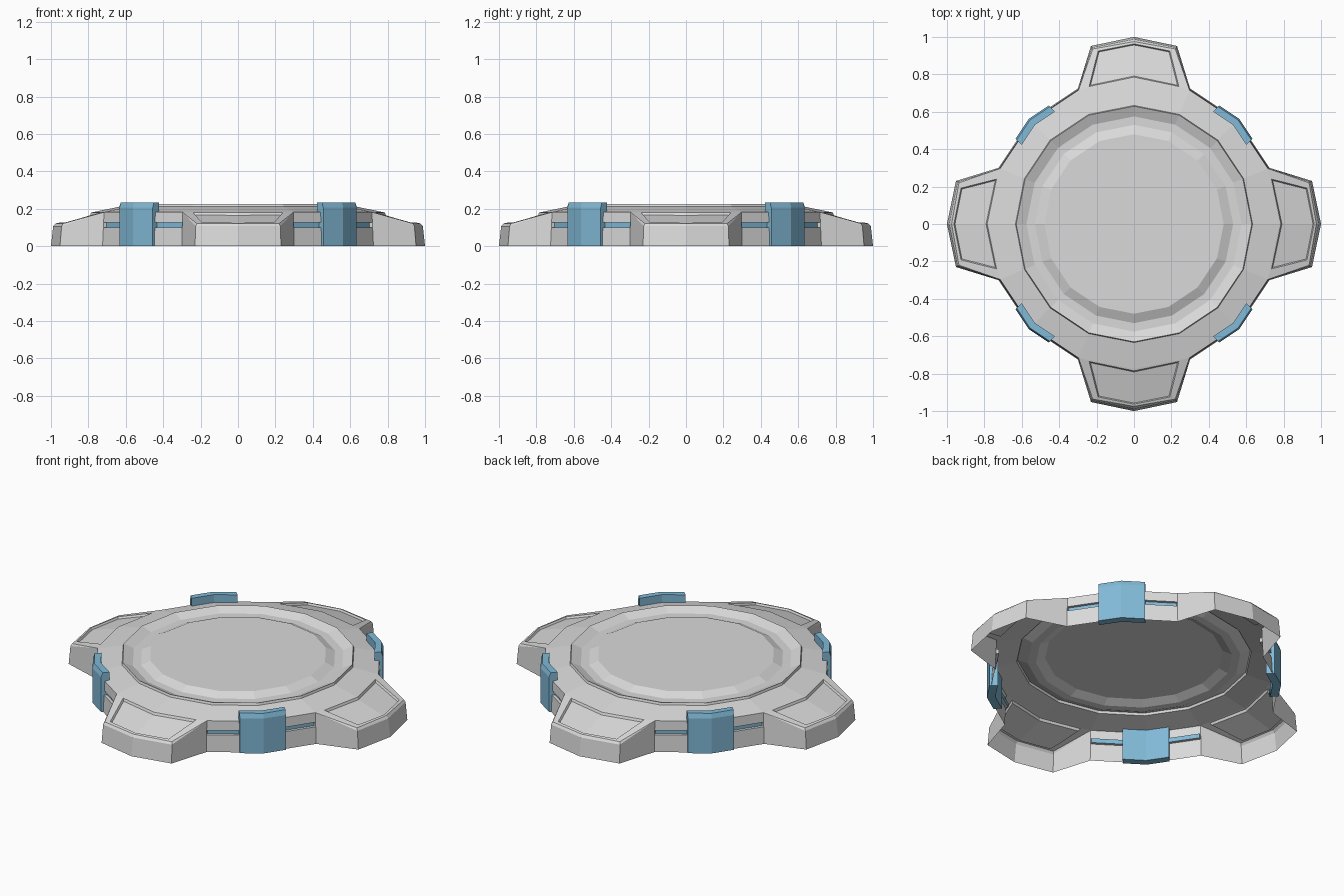
import bpy, bmesh, math
from mathutils import Vector, Matrix

if "Cube" in bpy.data.objects:
    bpy.data.objects.remove(bpy.data.objects["Cube"])


def material(name, rgb):
    m = bpy.data.materials.new(name)
    m.diffuse_color = (*rgb, 1)
    m.use_nodes = True
    m.node_tree.nodes["Principled BSDF"].inputs["Base Color"].default_value = m.diffuse_color
    return m


GREY = material("light grey", (0.70, 0.70, 0.70))
BLUE = material("sky blue", (0.22, 0.49, 0.68))


def P(r, deg, z):
    a = math.radians(deg)
    return Vector((r * math.cos(a), r * math.sin(a), z))


def build(name, faces, mats, closed=False):
    """faces: list of (points, material index) for one eighth; mirrored and turned four times."""
    bm = bmesh.new()
    for k in range(4):
        rot = Matrix.Rotation(k * math.pi / 2, 3, 'Z')
        for flip in (1, -1):
            for pts, mi in faces:
                vs = [bm.verts.new(rot @ Vector((p[0], p[1] * flip, p[2]))) for p in pts[::flip]]
                bm.faces.new(vs).material_index = mi
    bmesh.ops.remove_doubles(bm, verts=bm.verts, dist=0.0005)
    bmesh.ops.recalc_face_normals(bm, faces=bm.faces)
    if not closed and sum(f.normal.z * f.calc_area() for f in bm.faces) < 0:
        bmesh.ops.reverse_faces(bm, faces=bm.faces)
    me = bpy.data.meshes.new(name)
    bm.to_mesh(me)
    bm.free()
    for m in mats:
        me.materials.append(m)
    ob = bpy.data.objects.new(name, me)
    bpy.context.collection.objects.link(ob)
    return ob


def strips(rows, mi=0):
    """Quads between successive rows of points."""
    out = []
    for a, b in zip(rows, rows[1:]):
        for i in range(len(a) - 1):
            out.append(([a[i], b[i], b[i + 1], a[i + 1]], mi))
    return out


# Top: sixteen-sided plate with a shallow trough and a stepped rim
profile = [(0.48, 0.225), (0.53, 0.202), (0.575, 0.202), (0.63, 0.225), (0.634, 0.211), (0.775, 0.182)]
rows = [[P(r, a, z) for a in (0, 22.5, 45)] for r, z in profile]
faces = strips(rows)
c = Vector((0, 0, 0.225))
faces += [([c, rows[0][i], rows[0][i + 1]], 0) for i in (0, 1)]

# Side wall between lobes, with a blue-backed groove
wall = [(0.775, 0.182), (0.778, 0.126), (0.762, 0.126), (0.762, 0.100), (0.779, 0.100), (0.784, 0.0)]
wrows = [[P(r, a, z) for a in (22.5, 45)] for r, z in wall]
for i, f in enumerate(strips(wrows)):
    faces.append((f[0], 1 if i == 2 else 0))
faces.append(([wrows[i][0] for i in (1, 2, 3, 4)], 0))

# Lobe: outer wall, rounded lip, top frame and recessed panel
inner = [rows[-1][0], rows[-1][1]]
base = [wrows[-1][0], Vector((0.952, 0.23, 0)), Vector((1.0, 0, 0))]
shoulder = [wrows[0][0], Vector((0.943, 0.226, 0.107)), Vector((0.988, 0, 0.107))]
lip = [wrows[0][0], Vector((0.936, 0.22, 0.121)), Vector((0.975, 0, 0.121))]
faces += [([base[0], base[1], shoulder[1], wrows[0][0], wrows[1][0], wrows[4][0]], 0),
          ([base[1], base[2], shoulder[2], shoulder[1]], 0),
          ([shoulder[0], shoulder[1], lip[1]], 0),
          ([shoulder[1], shoulder[2], lip[2], lip[1]], 0)]
frame = [inner[0], inner[1], lip[1], lip[2]]
edge = [Vector(p) for p in ((0.785, 0, 0.179), (0.735, 0.24, 0.18), (0.925, 0.192, 0.126), (0.963, 0, 0.125))]
floor = [Vector(p) for p in ((0.791, 0, 0.165), (0.742, 0.232, 0.166), (0.92, 0.187, 0.115), (0.957, 0, 0.114))]
faces += strips([frame, edge, floor])
faces.append((floor, 0))
build("platform_body", faces, [GREY, BLUE])

# Blue clips hooked over the rim midway between lobes
section = [(0.015, 0), (0.015, 0.207), (0.006, 0.234), (-0.03, 0.234), (-0.03, 0)]
along = Vector((math.sin(math.radians(33.75)), -math.cos(math.radians(33.75)), 0)) * 0.128
mid = [P(0.78 + d / math.cos(math.radians(11.25)), 45, z) for d, z in section]
end = [p + along for p in mid]
clip = strips([mid + mid[:1], end + end[:1]])
clip.append((end, 0))
build("rim_clips", clip, [BLUE], closed=True)
